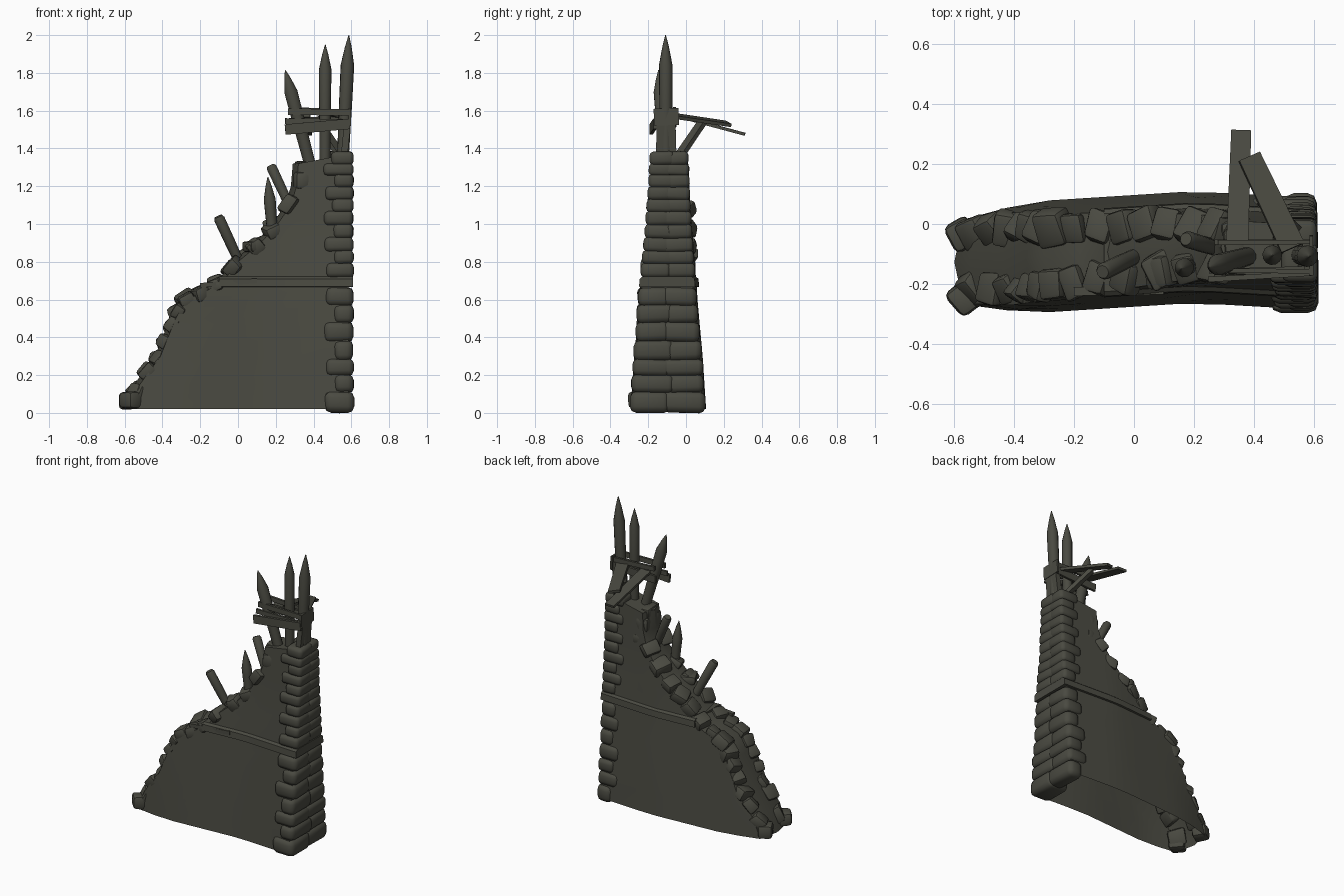
import bpy, bmesh, math, random
from mathutils import Vector, Matrix, Euler

if "Cube" in bpy.data.objects:
    bpy.data.objects.remove(bpy.data.objects["Cube"])

random.seed(4)
MAT = bpy.data.materials.new("dark_weathered_grey")
MAT.diffuse_color = (0.068, 0.068, 0.053, 1)
MAT.use_nodes = True
MAT.node_tree.nodes["Principled BSDF"].inputs["Base Color"].default_value = MAT.diffuse_color


def lerp_table(t, table):
    if t <= table[0][0]:
        return table[0][1]
    for (a, va), (b, vb) in zip(table, table[1:]):
        if t <= b:
            return va + (vb - va) * (t - a) / (b - a)
    return table[-1][1]


# broken left edge of the wall: (height, x)
EDGE = [(0.02, -0.57), (0.15, -0.52), (0.3, -0.41), (0.5, -0.33), (0.6, -0.27), (0.655, -0.15),
        (0.72, -0.06), (0.8, 0.0), (0.9, 0.12), (1.0, 0.21), (1.1, 0.28), (1.2, 0.31), (1.32, 0.32)]
CENTRE = [(-0.62, -0.13), (-0.35, -0.112), (0.2, -0.077), (0.6, -0.1)]
HALF = [(0.0, 0.188), (0.35, 0.162), (0.7, 0.132), (1.0, 0.106), (1.38, 0.085)]


def centre(x, z):
    return lerp_table(x, CENTRE) + 0.012 * max(0, z - 0.7)


def half(x, z):
    return lerp_table(z, HALF) * min(1, 1 - (-0.35 - x) * 1.1)


def finish(bm, name, angle=35):
    bmesh.ops.recalc_face_normals(bm, faces=bm.faces)
    me = bpy.data.meshes.new(name)
    bm.to_mesh(me)
    bm.free()
    me.materials.append(MAT)
    ob = bpy.data.objects.new(name, me)
    bpy.context.collection.objects.link(ob)
    bpy.ops.object.select_all(action='DESELECT')
    ob.select_set(True)
    bpy.context.view_layer.objects.active = ob
    bpy.ops.object.shade_smooth_by_angle(angle=math.radians(angle))
    return ob


def loft(rings, name, bottom=True):
    bm = bmesh.new()
    vs = [[bm.verts.new(p) for p in r] for r in rings]
    n = len(vs[0])
    for a, b in zip(vs, vs[1:]):
        for i in range(n):
            k = (i + 1) % n
            bm.faces.new((a[i], a[k], b[k], b[i]))
    if bottom:
        bm.faces.new(vs[0][::-1])
    bm.faces.new(vs[-1])
    return finish(bm, name)


def wall_ring(z, xl, xr, extra=0.0, rise=0.0, bulge=0.03, cols=8):
    xs = [xl + (xr - xl) * i / cols for i in range(cols + 1)]
    front = [(x, centre(x, z) - half(x, z) - extra, z + rise * (x - xl) / (xr - xl)) for x in xs]
    back = [(x, centre(x, z) + half(x, z) + extra, z + rise * (x - xl) / (xr - xl)) for x in reversed(xs)]
    return front + back + [(xl - bulge, centre(xl, z), z)]


# curved, battered wall body with the broken slope, open underneath
loft([wall_ring(z, x, 0.585, rise=0.05 if z > 1.3 else 0) for z, x in EDGE], "wall_body", False)
# string course ledge
loft([wall_ring(z, -0.1, 0.61, extra=e, bulge=0)
      for z, e in ((0.666, 0.0), (0.668, 0.014), (0.71, 0.014), (0.722, 0.0))], "wall_ledge")


def add_stone(bm, loc, size, rot=(0, 0, 0), jitter=0.12, bevel=0.3):
    t = bmesh.new()
    bmesh.ops.create_cube(t, size=1)
    for v in t.verts:
        v.co = Vector([c * s * (1 + random.uniform(-jitter, jitter)) for c, s in zip(v.co, size)])
    bmesh.ops.bevel(t, geom=list(t.edges), offset=min(size) * bevel, segments=2, profile=0.5, affect='EDGES')
    t.transform(Matrix.Translation(loc) @ Euler(rot).to_matrix().to_4x4())
    me = bpy.data.meshes.new("tmp")
    t.to_mesh(me)
    t.free()
    bm.from_mesh(me)
    bpy.data.meshes.remove(me)


# rounded corner stones: two overlapping stones per course at the right end
bm = bmesh.new()
LEVELS = [0.005, 0.11, 0.2, 0.28, 0.38, 0.48, 0.57, 0.66, 0.72, 0.79, 0.855, 0.925, 0.995,
          1.065, 1.13, 1.195, 1.26, 1.315, 1.38]
for i, (a, b) in enumerate(zip(LEVELS, LEVELS[1:])):
    if i == 7:
        continue
    z = (a + b) / 2
    h = half(0.55, z) + 0.016
    for side in (-1, 1):
        xl = (0.46, 0.5)[(i + (side > 0)) % 2] + random.uniform(-0.008, 0.01)
        lap = 0.03 if (i + (side > 0)) % 2 else 0.012
        xr = 0.614 - random.uniform(0, 0.006)
        add_stone(bm, ((xl + xr) / 2, centre(0.55, z) + side * (h - lap) / 2, z),
                  (xr - xl, h + lap, b - a + 0.008), (random.uniform(-.04, .04), 0, 0),
                  jitter=0.04, bevel=0.3)
finish(bm, "corner_stones", 50)

# loose rubble along the broken slope, in a front and a back row
XZ = [(x, z) for z, x in EDGE]
bm = bmesh.new()
FRONT = [-0.54, -0.47, -0.42, -0.38, -0.345, -0.31, -0.27, -0.2, -0.12, -0.02, 0.09, 0.18, 0.28]
BACK = [-0.53, -0.47, -0.42, -0.38, -0.345, -0.31, -0.27, -0.2, -0.11, -0.03, 0.04, 0.11, 0.2, 0.27]
for side, xs in ((-1, FRONT), (1, BACK)):
    for x in xs:
        z = lerp_table(x, XZ)
        slope = math.atan2(lerp_table(x + 0.03, XZ) - lerp_table(x - 0.03, XZ), 0.06)
        s = random.uniform(0.8, 1.1)
        y = centre(x, z) + side * half(x, z) * 0.66
        add_stone(bm, (x, y, z), (0.095 * s, 0.11 * s, 0.07 * s * random.uniform(0.9, 1.2)),
                  (random.uniform(-.4, .4), -slope * random.uniform(0.3, 1), random.uniform(-.5, .5)),
                  jitter=0.18, bevel=0.24)
for loc, size, turn in [((-0.565, -0.245, 0.065), (0.1, 0.1, 0.09), 0.7),
                        ((-0.575, -0.035, 0.065), (0.085, 0.1, 0.09), 0.5),
                        ((0.09, -0.15, 0.88), (0.11, 0.12, 0.06), 0.5),
                        ((0.34, -0.135, 1.23), (0.09, 0.09, 0.1), 0.2),
                        ((0.34, -0.03, 1.23), (0.09, 0.09, 0.1), 0.2),
                        ((0.335, -0.13, 1.11), (0.12, 0.08, 0.04), 0.1),
                        ((0.345, -0.03, 1.13), (0.1, 0.09, 0.07), 0.1),
                        ((0.335, -0.08, 1.3), (0.07, 0.13, 0.07), 0.1)]:
    add_stone(bm, loc, size, (0, 0, turn), bevel=0.25)
finish(bm, "slope_rubble")


# timber stakes, pointed or blunt
def stake(name, foot, head, r, tip=0.14, sides=12):
    foot, head = Vector(foot), Vector(head)
    axis = head - foot
    q = axis.to_track_quat('Z', 'Y')
    n = axis.length
    steps = [(0, 0.85), (n * 0.5, 0.97), (n - tip, 1.0)]
    steps += [(n - tip * 0.4, 0.5), (n, 0.05)] if tip > 0.05 else [(n, 0.75)]
    loft([[foot + q @ Vector((r * k * math.cos(math.tau * i / sides), r * k * math.sin(math.tau * i / sides), d))
           for i in range(sides)] for d, k in steps], name)


stake("stake_tall_right", (0.553, -0.105, 1.3), (0.587, -0.108, 2.0), 0.036, 0.16)
stake("stake_tall_middle", (0.46, -0.1, 1.28), (0.462, -0.105, 1.95), 0.033, 0.13)
stake("stake_leaning", (0.39, -0.105, 1.28), (0.25, -0.145, 1.815), 0.036, 0.12)
stake("stake_low_pointed", (0.185, -0.14, 0.92), (0.158, -0.15, 1.25), 0.032, 0.12)
stake("stake_low_blunt", (0.285, -0.085, 1.07), (0.173, -0.05, 1.31), 0.028, 0.015)
stake("stake_slope_blunt", (0.02, -0.1, 0.77), (-0.105, -0.16, 1.04), 0.029, 0.015)


# rough planks given by their end points
def plank(name, a, b, width, thick, up=(0, 0, 1)):
    a, b, up = Vector(a), Vector(b), Vector(up)
    d = (b - a).normalized()
    s = d.cross(up).normalized()
    n = s.cross(d)
    rings = []
    for p, k in ((a, 1.0), (b, 0.9)):
        rings.append([p + s * (u * width * k / 2) + n * (v * thick / 2)
                      for u, v in ((-1, -1), (1, -1), (1, 1), (-1, 1))])
    loft(rings, name)


plank("front_rail_upper", (0.265, -0.155, 1.595), (0.595, -0.158, 1.59), 0.016, 0.034)
plank("front_rail_lower", (0.25, -0.185, 1.5), (0.59, -0.165, 1.53), 0.018, 0.055)
plank("front_rail_middle", (0.25, -0.158, 1.545), (0.57, -0.148, 1.54), 0.016, 0.03)
plank("back_rail", (0.27, -0.06, 1.535), (0.595, -0.058, 1.55), 0.016, 0.05)
plank("back_rail_upper", (0.28, -0.062, 1.605), (0.59, -0.06, 1.59), 0.016, 0.03)
plank("end_board", (0.592, -0.17, 1.565), (0.592, -0.038, 1.57), 0.014, 0.09)
plank("end_post", (0.56, -0.105, 1.34), (0.58, -0.105, 1.54), 0.11, 0.035, (1, 0, 0))
plank("platform_board_long", (0.345, -0.06, 1.575), (0.358, 0.312, 1.475), 0.074, 0.016)
plank("platform_board_short", (0.53, -0.08, 1.575), (0.385, 0.225, 1.53), 0.085, 0.018, (0.25, 0, 1))
plank("platform_brace", (0.56, -0.05, 1.34), (0.42, 0.09, 1.545), 0.055, 0.025)
# broken ledge timber across the front
plank("ledge_board_front", (-0.2, -0.225, 0.675), (0.1, -0.222, 0.7), 0.03, 0.025)
